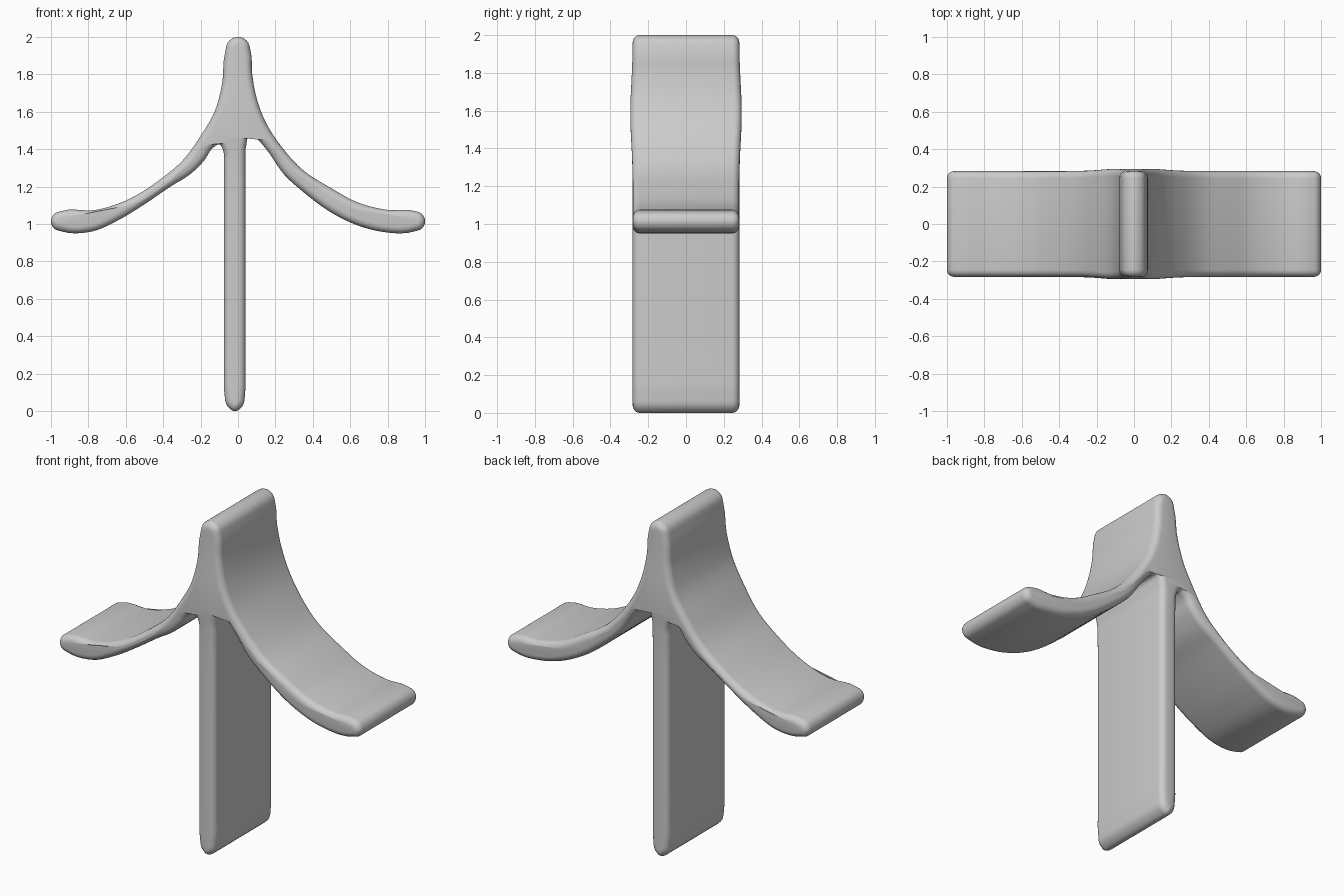
import bpy, bmesh, math
from mathutils import Vector
from mathutils.geometry import interpolate_bezier, tessellate_polygon

if "Cube" in bpy.data.objects:
    bpy.data.objects.remove(bpy.data.objects["Cube"], do_unlink=True)

HALF_DEPTH = 0.282
ROUND = 0.038
ROUND_STEPS = 5
CURVE_STEPS = 5

# Outline in x, z, clockwise from the crown: right arm, post, left arm
crown_right = [(0, 2), (.048, 1.978), (.068, 1.92), (.076, 1.8), (.1, 1.67), (.14, 1.56)]
arm_right = [(.235, 1.41), (.345, 1.29), (.5, 1.19), (.64, 1.115), (.8, 1.075), (.94, 1.07),
             (.983, 1.053), (1, 1.015), (.983, .977), (.94, .96), (.76, .96), (.62, 1),
             (.5, 1.06), (.35, 1.17), (.25, 1.26), (.15, 1.4)]
post = [(.1, 1.455), (.065, 1.475), (.044, 1.42), (.04, 1.32), (.04, 1.2), (.04, .2), (.038, .1),
        (.022, .025), (-.016, 0), (-.055, .025), (-.073, .1), (-.075, .2), (-.075, 1.2),
        (-.075, 1.31), (-.079, 1.39), (-.1, 1.425)]
arm_left = [(-.13, 1.41), (-.18, 1.34), (-.25, 1.27), (-.36, 1.2), (-.5, 1.105), (-.64, 1.02),
            (-.78, .96), (-.94, .96), (-.983, .977), (-1, 1.015), (-.983, 1.053), (-.94, 1.07),
            (-.76, 1.075), (-.6, 1.125), (-.4, 1.25), (-.3, 1.335)]
crown_left = [(-.2, 1.47), (-.125, 1.6), (-.085, 1.75), (-.07, 1.91), (-.048, 1.978)]


def smooth_outline(points):
    """Closed smooth curve through the points."""
    pts = [Vector(p) for p in points]
    n = len(pts)
    tangents = []
    for i, p in enumerate(pts):
        a, b = p - pts[i - 1], pts[(i + 1) % n] - p
        # Average of both directions, weighted towards the shorter side
        tangents.append((a.normalized() * b.length + b.normalized() * a.length).normalized())
    # The long straight sides of the post keep their own direction
    for i in range(n):
        j = (i + 1) % n
        if (pts[j] - pts[i]).length > .5:
            tangents[i] = tangents[j] = (pts[j] - pts[i]).normalized()
    result = []
    for i, p in enumerate(pts):
        q = pts[(i + 1) % n]
        reach = (q - p).length / 3
        curve = interpolate_bezier(p, p + tangents[i] * reach,
                                   q - tangents[(i + 1) % n] * reach, q, CURVE_STEPS + 1)
        result += [Vector((v[0], v[1])) for v in curve[:-1]]
    return result


def inward(points):
    """Inward unit normals of a clockwise outline."""
    normals = []
    for i in range(len(points)):
        t = (points[(i + 1) % len(points)] - points[i - 1]).normalized()
        normals.append(Vector((t.y, -t.x)))
    return normals


outline = smooth_outline(crown_right + arm_right + post + arm_left + crown_left)
normals = inward(outline)

# Rings from front to back: rounded rim, straight walls, rounded rim
rim = [(ROUND * (1 - math.sin(a)), ROUND * (1 - math.cos(a)))
       for a in (math.pi / 2 * k / ROUND_STEPS for k in range(ROUND_STEPS + 1))]
levels = [(-1, inset, drop) for inset, drop in rim]
levels += [(1, inset, drop) for inset, drop in reversed(rim)]

bm = bmesh.new()
rings = []
for side, inset, drop in levels:
    ring = []
    for p, nrm in zip(outline, normals):
        q = p + nrm * inset
        swell = .013 * math.exp(-((p.y - 1.6) / .2) ** 2)  # slight swelling at the joint
        ring.append(bm.verts.new((q.x, side * (HALF_DEPTH + swell - drop), q.y)))
    rings.append(ring)
count = len(outline)
for a, b in zip(rings, rings[1:]):
    for i in range(count):
        j = (i + 1) % count
        bm.faces.new((a[i], a[j], b[j], b[i]))

# Flat front and back, triangulated from the plain outline
for tri in tessellate_polygon([[p.to_3d() for p in outline]]):
    for ring in (rings[0], rings[-1]):
        bm.faces.new([ring[i] for i in tri])
bmesh.ops.recalc_face_normals(bm, faces=bm.faces)
mesh = bpy.data.meshes.new("three_armed_body")
bm.to_mesh(mesh)
bm.free()

# Plain grey material
grey = bpy.data.materials.new("light grey")
grey.use_nodes = True
colour = (.6, .6, .6, 1)
grey.diffuse_color = colour
grey.node_tree.nodes["Principled BSDF"].inputs["Base Color"].default_value = colour
mesh.materials.append(grey)

body = bpy.data.objects.new("three_armed_body", mesh)
bpy.context.collection.objects.link(body)
bpy.context.view_layer.objects.active = body
body.select_set(True)
bpy.ops.object.shade_smooth_by_angle(angle=math.radians(50))
